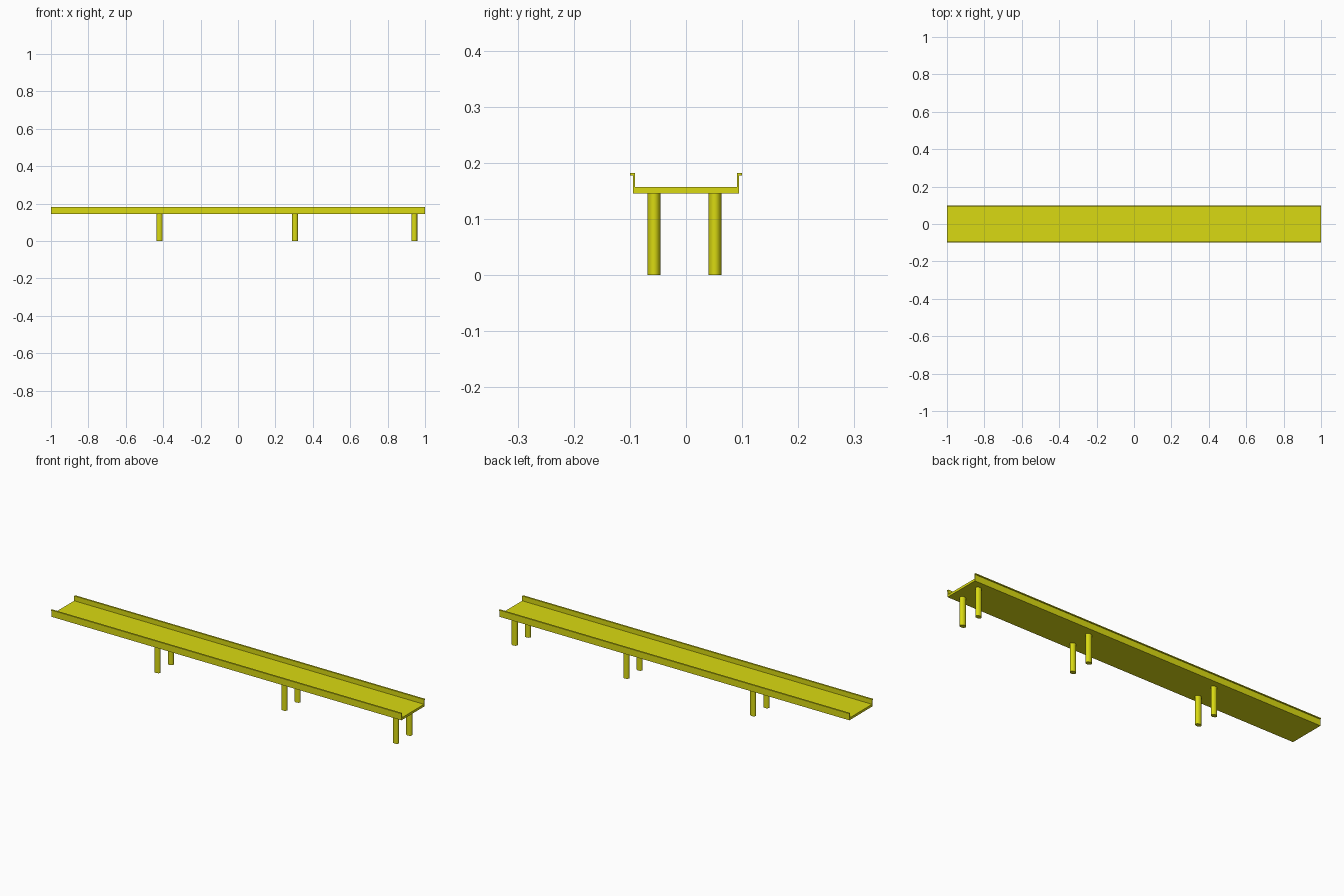
import bpy
import bmesh

cube = bpy.data.objects.get("Cube")
if cube:
    bpy.data.objects.remove(cube, do_unlink=True)

yellow = bpy.data.materials.new("yellow")
yellow.use_nodes = True
YELLOW = (0.7, 0.7, 0.006, 1)
yellow.diffuse_color = YELLOW
yellow.node_tree.nodes["Principled BSDF"].inputs["Base Color"].default_value = YELLOW


def finish(name, bm):
    bmesh.ops.recalc_face_normals(bm, faces=bm.faces[:])
    mesh = bpy.data.meshes.new(name)
    bm.to_mesh(mesh)
    bm.free()
    mesh.materials.append(yellow)
    obj = bpy.data.objects.new(name, mesh)
    bpy.context.collection.objects.link(obj)
    return obj


# Channel-shaped deck with outward lips: half profile, mirrored, swept along x
half = [(0.0945, 0.145), (0.0945, 0.1775), (0.0995, 0.1775),
        (0.0995, 0.182), (0.0905, 0.182), (0.0905, 0.157)]
profile = half + [(-y, z) for y, z in reversed(half)]
bm = bmesh.new()
section = bm.faces.new([bm.verts.new((-1, y, z)) for y, z in profile])
swept = bmesh.ops.extrude_face_region(bm, geom=[section], use_keep_orig=True)
verts = [v for v in swept["geom"] if isinstance(v, bmesh.types.BMVert)]
bmesh.ops.translate(bm, verts=verts, vec=(2, 0, 0))
finish("bridge_deck", bm)

# Three pairs of oval pillars
HEIGHT = 0.145
for place, x in (("right", -0.42), ("middle", 0.305), ("left", 0.943)):
    for side, y in (("front", -0.057), ("back", 0.0515)):
        bm = bmesh.new()
        bmesh.ops.create_cone(bm, cap_ends=True, segments=32,
                              radius1=1, radius2=1, depth=HEIGHT)
        bmesh.ops.scale(bm, verts=bm.verts, vec=(0.0155, 0.0118, 1))
        bmesh.ops.translate(bm, verts=bm.verts, vec=(x, y, HEIGHT / 2))
        for face in bm.faces:
            face.smooth = len(face.verts) == 4
        for edge in bm.edges:
            edge.smooth = all(f.smooth for f in edge.link_faces)
        finish(f"{place}_{side}_pillar", bm)
